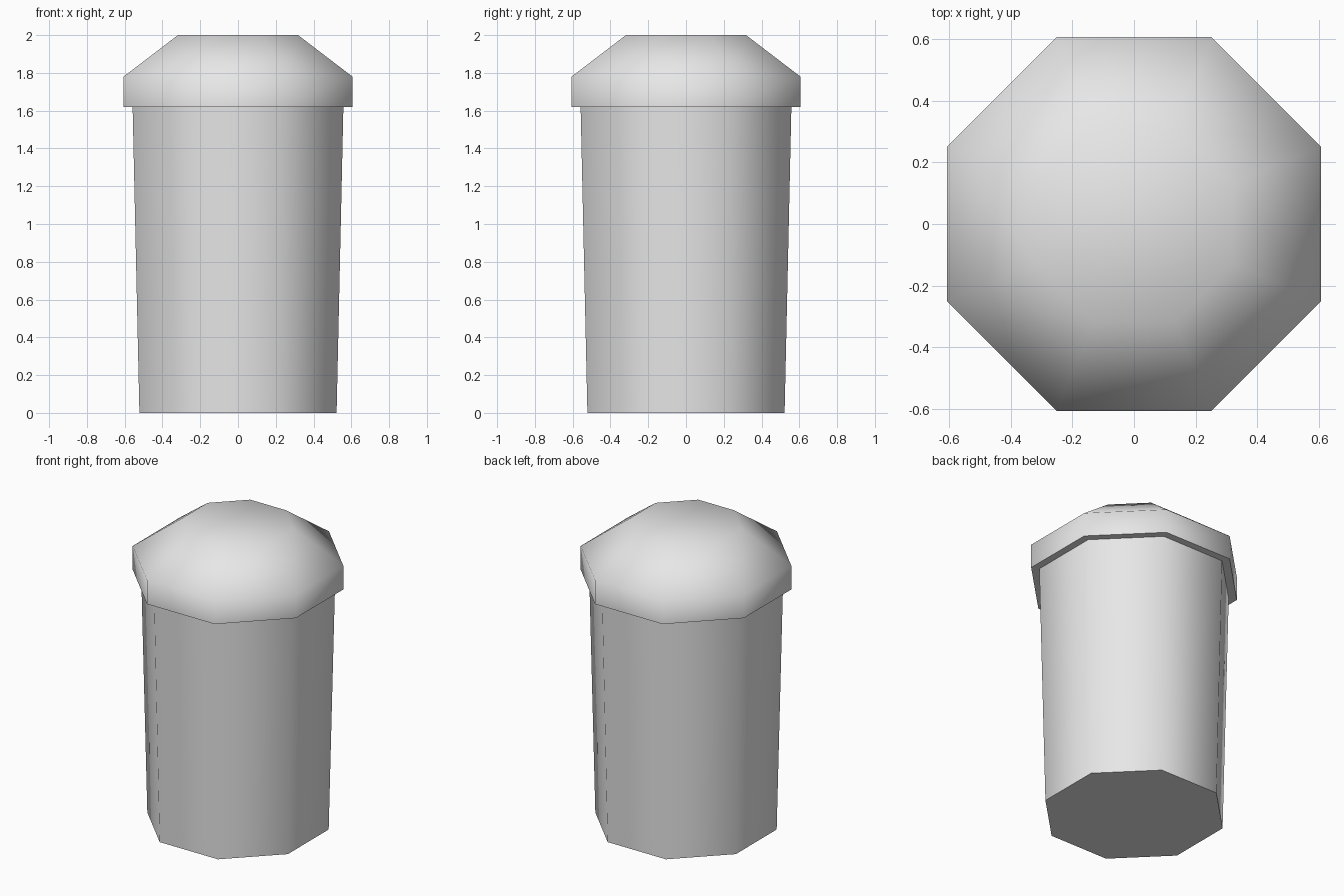
import bpy
import bmesh
import math

cube = bpy.data.objects.get("Cube")
if cube:
    bpy.data.objects.remove(cube, do_unlink=True)

SIDES = 8

grey = bpy.data.materials.new("plain_grey")
grey.use_nodes = True
colour = (0.8, 0.8, 0.8, 1.0)
grey.diffuse_color = colour
grey.node_tree.nodes["Principled BSDF"].inputs["Base Color"].default_value = colour


def lathe(name, profile, cap_bottom=False, cap_top=False):
    """Octagonal lathe; profile holds (distance to flat side, height)."""
    bm = bmesh.new()
    rings = []
    for apothem, z in profile:
        radius = apothem / math.cos(math.pi / SIDES)
        angles = [(i + 0.5) * math.tau / SIDES for i in range(SIDES)]
        rings.append([bm.verts.new((radius * math.cos(a), radius * math.sin(a), z))
                      for a in angles])
    for low, high in zip(rings, rings[1:]):
        for i in range(SIDES):
            j = (i + 1) % SIDES
            bm.faces.new((low[i], low[j], high[j], high[i]))
    if cap_bottom:
        bm.faces.new(rings[0][::-1])
    if cap_top:
        bm.faces.new(rings[-1])
    mesh = bpy.data.meshes.new(name)
    bm.to_mesh(mesh)
    bm.free()
    mesh.materials.append(grey)
    mesh.shade_smooth()
    mesh.set_sharp_from_angle(angle=math.radians(60))
    obj = bpy.data.objects.new(name, mesh)
    bpy.context.collection.objects.link(obj)
    return obj


# Tapered body, closed underneath
lathe("body", [(0.522, 0), (0.558, 1.62)], cap_bottom=True)

# Overhanging lid: underside ledge, upright rim, sloped shoulder, flat top
lathe("lid", [(0.558, 1.62), (0.606, 1.62), (0.606, 1.78), (0.318, 2.0)], cap_top=True)
